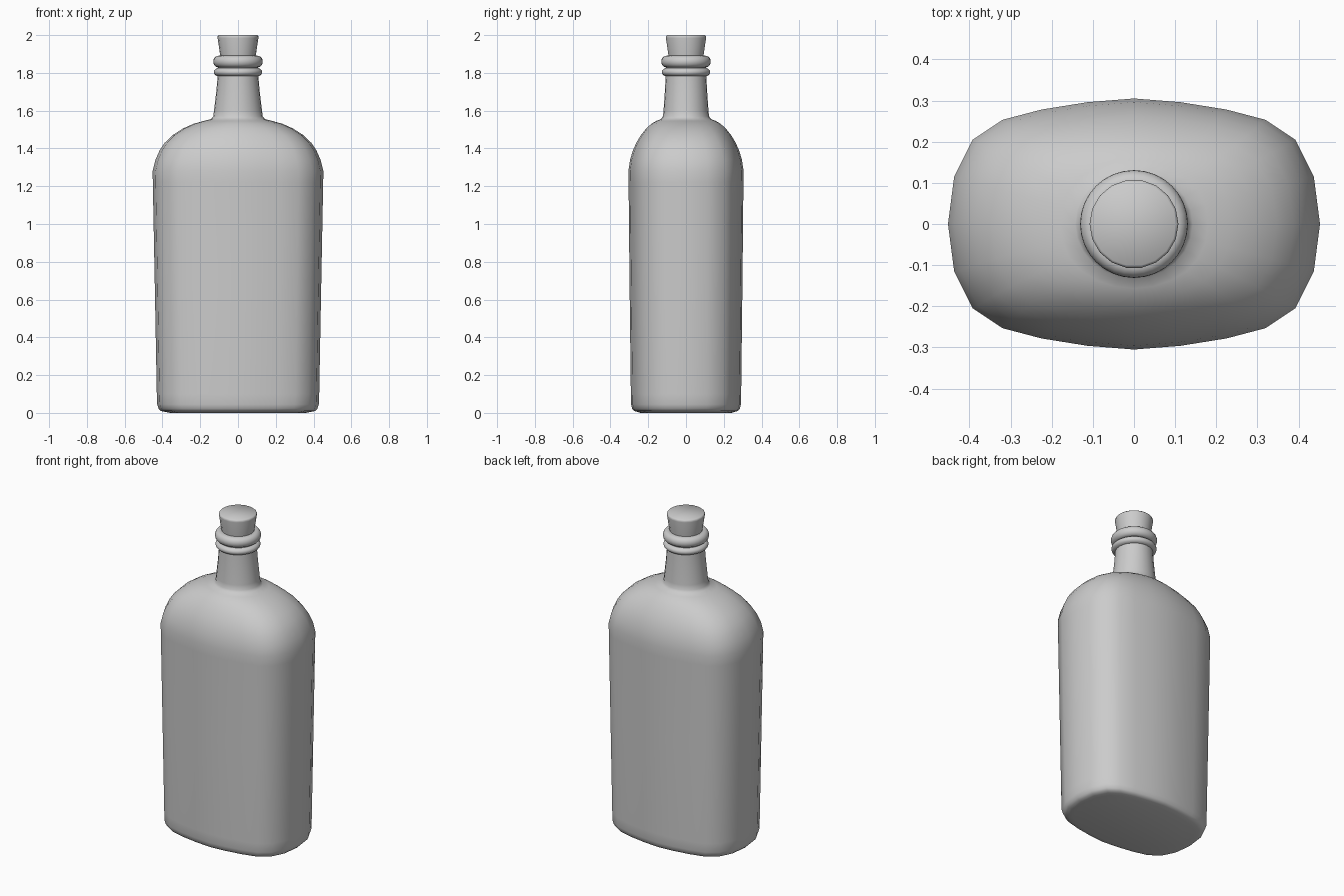
import bpy, bmesh, math

if "Cube" in bpy.data.objects:
    bpy.data.objects.remove(bpy.data.objects["Cube"])

# Quarter of the flattened body outline, from +x round to +y (24 sides in total)
QUARTER = [(0.452, 0), (0.437, 0.115), (0.392, 0.205), (0.32, 0.253),
           (0.225, 0.278), (0.113, 0.296), (0, 0.305)]
half = QUARTER + [(-x, y) for x, y in QUARTER[-2::-1]]
outline = half + [(x, -y) for x, y in half[-2:0:-1]]
OVAL = [(x / 0.452, y / 0.305) for x, y in outline]


def circle(n):
    return [(math.cos(2 * math.pi * i / n), math.sin(2 * math.pi * i / n)) for i in range(n)]


def loft(name, rings, angle):
    """Skin closed rings of points, cap both ends."""
    bm = bmesh.new()
    loops = [[bm.verts.new(p) for p in ring] for ring in rings]
    n = len(loops[0])
    for a, b in zip(loops, loops[1:]):
        for i in range(n):
            j = (i + 1) % n
            bm.faces.new((a[i], a[j], b[j], b[i]))
    bm.faces.new(loops[0][::-1])
    bm.faces.new(loops[-1])
    mesh = bpy.data.meshes.new(name)
    bm.to_mesh(mesh)
    bm.free()
    ob = bpy.data.objects.new(name, mesh)
    bpy.context.collection.objects.link(ob)
    bpy.context.view_layer.objects.active = ob
    ob.select_set(True)
    bpy.ops.object.shade_smooth_by_angle(angle=math.radians(angle))
    ob.select_set(False)
    return ob


def ring(z, rx, ry, t, n=24):
    """Ring blended from the body oval (t=0) to a circle (t=1)."""
    return [(rx * ((1 - t) * o[0] + t * c[0]), ry * ((1 - t) * o[1] + t * c[1]), z)
            for o, c in zip(OVAL if n == 24 else circle(n), circle(n))]


# Body, shoulders and neck: z, half width, half depth, roundness
profile = [
    (0.005, 0.385, 0.255, 0), (0.01, 0.408, 0.275, 0), (0.022, 0.42, 0.285, 0),
    (0.045, 0.428, 0.291, 0), (0.10, 0.43, 0.292, 0), (0.70, 0.441, 0.299, 0),
    (1.22, 0.451, 0.304, 0), (1.28, 0.452, 0.305, 0), (1.34, 0.437, 0.296, 0),
    (1.39, 0.415, 0.281, 0.05), (1.43, 0.388, 0.263, 0.1), (1.47, 0.347, 0.239, 0.2),
    (1.505, 0.292, 0.211, 0.35), (1.53, 0.237, 0.184, 0.55), (1.546, 0.18, 0.157, 0.8),
    (1.555, 0.143, 0.133, 1), (1.57, 0.131, 0.122, 1), (1.60, 0.127, 0.119, 1),
    (1.70, 0.115, 0.112, 1), (1.79, 0.107, 0.107, 1), (1.86, 0.104, 0.104, 1),
    (1.885, 0.10, 0.10, 1)]
loft("bottle", [ring(*p) for p in profile], 80)

# Raised lip rings round the mouth
for name, z, r, h in (("lower_lip", 1.804, 0.128, 0.022), ("upper_lip", 1.86, 0.131, 0.031)):
    pts = []
    for i in range(11):
        a = -math.pi / 2 + math.pi * i / 10
        rad = r - 0.028 + 0.028 * math.cos(a)
        pts.append(ring(z + h * math.sin(a), rad, rad, 1, 32))
    loft(name, pts, 80)

# Tapered cork
cork = [(1.86, 0.09), (1.89, 0.094), (1.985, 0.108), (1.994, 0.108), (2.0, 0.102)]
loft("cork", [ring(z, r, r, 1, 18) for z, r in cork], 50)

# Base pad: the flat underside the bottle rests on
loft("base", [ring(0, 0.36, 0.24, 0), ring(0.006, 0.39, 0.26, 0)], 30)
